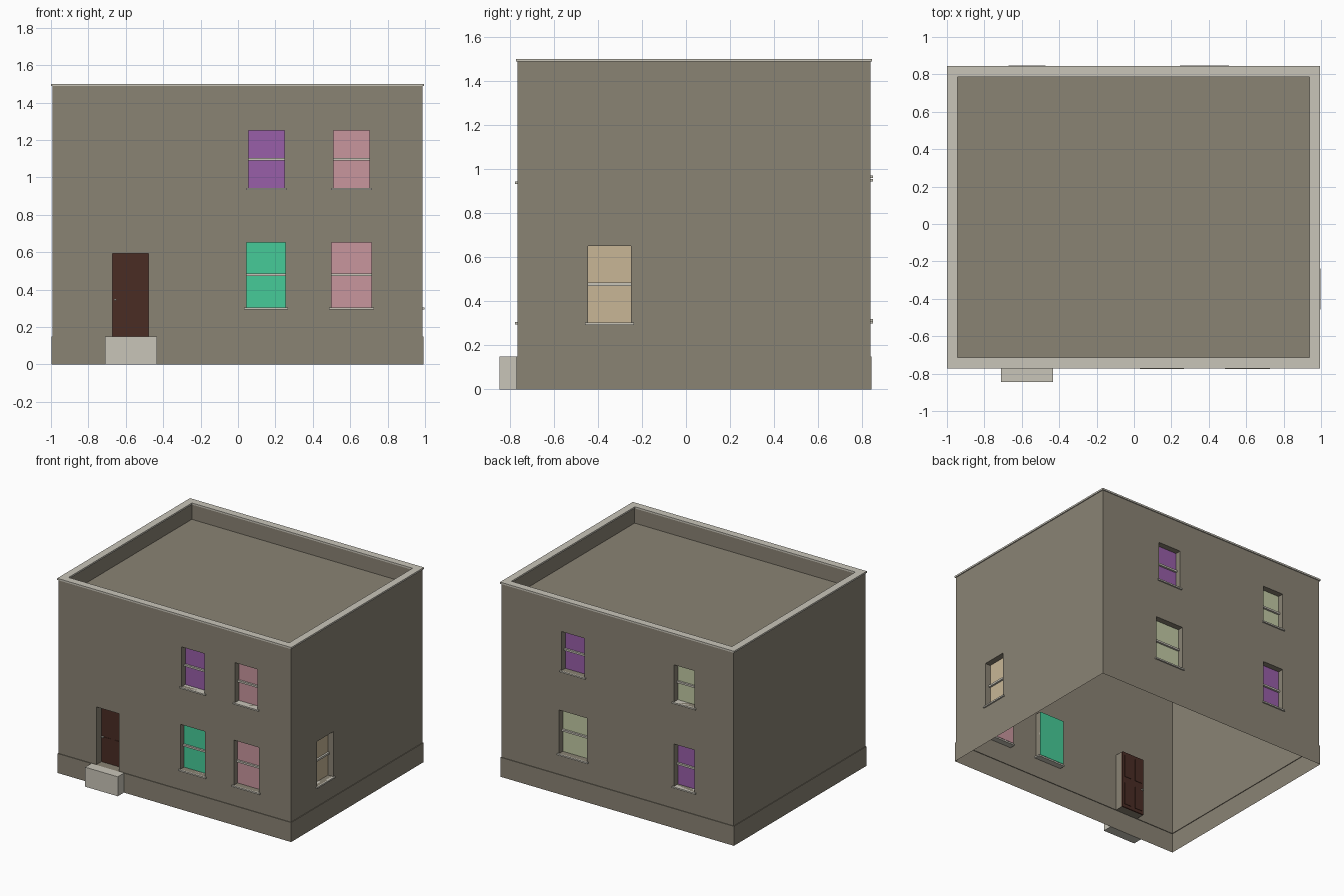
import bpy, bmesh
from mathutils import Vector

if "Cube" in bpy.data.objects:
    bpy.data.objects.remove(bpy.data.objects["Cube"], do_unlink=True)

X0, X1, Y0, Y1 = -0.993, 0.987, -0.765, 0.837
PLINTH, WALL_TOP, TOP, ROOF = 0.15, 1.487, 1.5, 1.37
REVEAL = 0.045


def material(name, rgb):
    linear = [((c / 255 + 0.055) / 1.055) ** 2.4 for c in rgb] + [1]
    m = bpy.data.materials.new(name)
    m.use_nodes = True
    m.diffuse_color = linear
    m.node_tree.nodes["Principled BSDF"].inputs["Base Color"].default_value = linear
    return m


WALL = material("wall grey brown", (138, 131, 116))
TRIM = material("pale stone", (201, 197, 185))
DOOR = material("dark brown", (74, 44, 36))
PURPLE = material("purple", (152, 94, 168))
PINK = material("pink", (200, 150, 158))
GREEN = material("bright green", (70, 203, 152))
TAN = material("tan", (200, 182, 150))
SAGE = material("pale sage", (194, 202, 164))

# Each side maps (along, outward, height) to world space
SIDES = {
    "front": lambda u, d, z: Vector((u, Y0 - d, z)),
    "back": lambda u, d, z: Vector((u, Y1 + d, z)),
    "left": lambda u, d, z: Vector((X1 + d, u, z)),
    "right": lambda u, d, z: Vector((X0 - d, u, z)),
}


def finish(name, bm, mat):
    mesh = bpy.data.meshes.new(name)
    bm.to_mesh(mesh)
    bm.free()
    mesh.materials.append(mat)
    ob = bpy.data.objects.new(name, mesh)
    bpy.context.collection.objects.link(ob)
    return ob


def quad(bm, points, toward):
    face = bm.faces.new([bm.verts.new(p) for p in points])
    face.normal_update()
    if face.normal.dot(toward) < 0:
        face.normal_flip()


def box(name, side, u, d, z, mat):
    a, b = (SIDES[side](u[i], d[i], z[i]) for i in (0, 1))
    bm = bmesh.new()
    bmesh.ops.create_cube(bm, size=1)
    for v in bm.verts:
        v.co = [(a[i] + b[i]) / 2 + v.co[i] * abs(b[i] - a[i]) for i in range(3)]
    return finish(name, bm, mat)


def rect_loft(name, profile, mat, closed=False, cap=False):
    """Sweep an (offset, height) profile round the building rectangle."""
    bm = bmesh.new()
    rings = [[bm.verts.new(p) for p in ((X0 - o, Y0 - o, z), (X1 + o, Y0 - o, z),
                                        (X1 + o, Y1 + o, z), (X0 - o, Y1 + o, z))]
             for o, z in profile]
    pairs = list(zip(rings, rings[1:]))
    if closed:
        pairs.append((rings[-1], rings[0]))
    for low, high in pairs:
        for i in range(4):
            j = (i + 1) % 4
            bm.faces.new((low[i], low[j], high[j], high[i]))
    if cap:
        bm.faces.new(rings[-1])
    return finish(name, bm, mat)


def wall(side, u0, u1, openings):
    """Wall sheet with openings left out and reveals folded inward."""
    at = SIDES[side]
    out = at(0, 1, 0) - at(0, 0, 0)
    along = at(1, 0, 0) - at(0, 0, 0)
    up = Vector((0, 0, 1))
    us = sorted({u0, u1} | {u for o in openings for u in o[:2]})
    zs = sorted({PLINTH, WALL_TOP} | {z for o in openings for z in o[2:4]})
    bm = bmesh.new()
    for a, b in zip(us, us[1:]):
        for c, e in zip(zs, zs[1:]):
            mu, mz = (a + b) / 2, (c + e) / 2
            if not any(o[0] < mu < o[1] and o[2] < mz < o[3] for o in openings):
                quad(bm, [at(a, 0, c), at(b, 0, c), at(b, 0, e), at(a, 0, e)], out)
    for o in openings:
        a, b, c, e = o[:4]
        depth = -o[4]
        for u, way in ((a, along), (b, -along)):
            quad(bm, [at(u, 0, c), at(u, 0, e), at(u, depth, e), at(u, depth, c)], way)
        for z, way in ((c, up), (e, -up)):
            quad(bm, [at(a, 0, z), at(b, 0, z), at(b, depth, z), at(a, depth, z)], way)
    bmesh.ops.remove_doubles(bm, verts=bm.verts, dist=0.0001)
    finish(side + "_wall", bm, WALL)


def window(name, side, o, mat):
    u0, u1, z0, z1, depth = o
    mid = (z0 + z1) / 2
    box(name + "_pane", side, (u0, u1), (-depth - 0.003, -depth), (z0, z1), mat)
    box(name + "_meeting_rail", side, (u0, u1), (-depth, -depth + 0.015),
        (mid - 0.007, mid + 0.007), TRIM)
    box(name + "_sill", side, (u0 - 0.013, u1 + 0.013), (-depth, 0.011),
        (z0 - 0.011, z0), TRIM)


# Openings: along start, along end, bottom, top, depth
door = (-0.671, -0.479, PLINTH, 0.594, 0.06)
windows = {
    "front": [
        ("front_upper_window_a", (0.056, 0.249, 0.944, 1.251, REVEAL), PURPLE),
        ("front_upper_window_b", (0.511, 0.703, 0.944, 1.251, REVEAL), PINK),
        ("front_lower_window_a", (0.045, 0.254, 0.305, 0.652, REVEAL), GREEN),
        ("front_lower_window_b", (0.5, 0.714, 0.305, 0.652, REVEAL), PINK)],
    "back": [
        ("back_upper_window_a", (0.28, 0.474, 0.955, 1.255, REVEAL), PURPLE),
        ("back_upper_window_b", (-0.659, -0.485, 0.97, 1.255, REVEAL), SAGE),
        ("back_lower_window_a", (0.259, 0.495, 0.31, 0.645, REVEAL), SAGE),
        ("back_lower_window_b", (-0.659, -0.485, 0.32, 0.645, REVEAL), PURPLE)],
    "left": [("side_window", (-0.445, -0.25, 0.304, 0.65, REVEAL), TAN)],
    "right": [],
}

# Walls and windows
for side, items in windows.items():
    span = (X0, X1) if side in ("front", "back") else (Y0, Y1)
    holes = [o for _, o, _ in items] + ([door] if side == "front" else [])
    wall(side, *span, holes)
    for name, o, mat in items:
        window(name, side, o, mat)

# Plinth, coping, parapet lining and flat roof
rect_loft("plinth", [(0.005, 0), (0.005, PLINTH), (0, PLINTH)], WALL)
rect_loft("coping", [(0.007, WALL_TOP), (0.007, TOP), (-0.05, TOP), (-0.05, WALL_TOP)],
          TRIM, closed=True)
rect_loft("parapet_and_roof", [(-0.044, WALL_TOP), (-0.044, ROOF)], WALL, cap=True)

# Door with raised panels and a handle
u0, u1, z0, z1, depth = door
box("door", "front", (u0, u1), (-depth - 0.01, -depth), (z0, z1), DOOR)
w, h = (u1 - u0) / 2, (z1 - z0) / 2
for col in range(2):
    for row in range(2):
        a, c = u0 + col * w, z0 + row * h
        box("door_panel", "front", (a + 0.018, a + w - 0.018), (-depth - 0.013, -depth + 0.003),
            (c + 0.025, c + h - 0.025), DOOR)
box("door_handle", "front", (u0 + 0.007, u0 + 0.022), (-depth - 0.022, -depth + 0.012),
    (0.342, 0.35), TRIM)

# Doorstep
box("doorstep", "front", (-0.711, -0.433), (0.005, 0.08), (0, PLINTH), TRIM)
